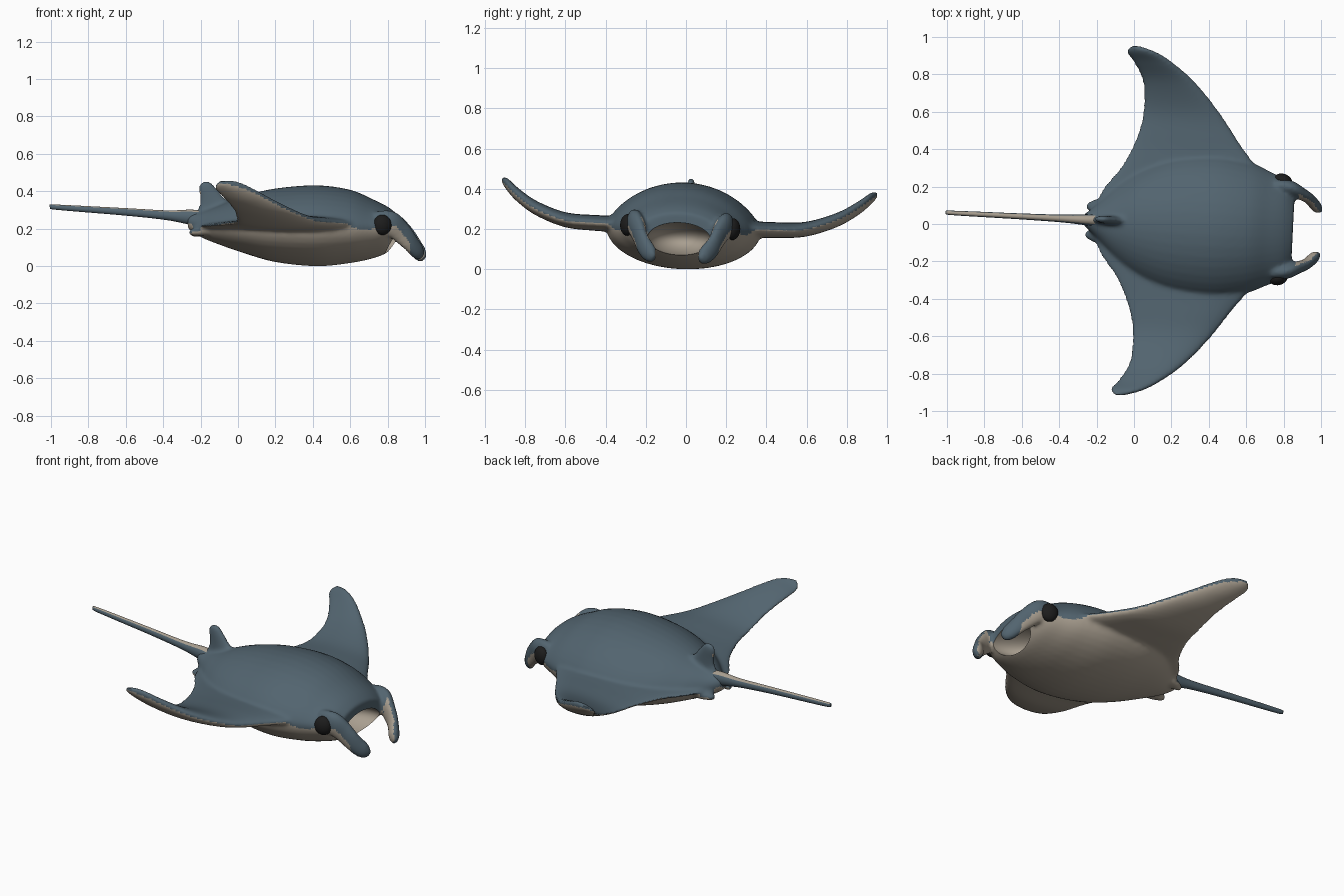
import bpy, bmesh, math
from mathutils import Matrix, Vector

if "Cube" in bpy.data.objects:
    bpy.data.objects.remove(bpy.data.objects["Cube"])


def material(name, color, rough=0.6):
    m = bpy.data.materials.new(name)
    m.use_nodes = True
    m.diffuse_color = (*color, 1)
    bsdf = next(n for n in m.node_tree.nodes if n.type == 'BSDF_PRINCIPLED')
    bsdf.inputs["Base Color"].default_value = (*color, 1)
    bsdf.inputs["Roughness"].default_value = rough
    return m


BLUE = material("slate blue back", (0.085, 0.128, 0.16))
CREAM = material("cream belly", (0.39, 0.34, 0.275))
BLACK = material("black eye", (0.012, 0.012, 0.012))

# Gentle banking pose shared by every part
POSE = Matrix.Rotation(-0.048, 4, 'Z') @ Matrix.Rotation(-0.04, 4, 'X')


def spline(keys, steps=6):
    """Catmull-Rom samples through tuples of any size."""
    out = []
    for i in range(len(keys) - 1):
        a, b, c, d = (keys[max(0, min(len(keys) - 1, i + k))] for k in (-1, 0, 1, 2))
        for s in range(steps):
            t = s / steps
            out.append([0.5 * (2 * q + (r - p) * t + (2 * p - 5 * q + 4 * r - w) * t * t
                               + (3 * q - p - 3 * r + w) * t ** 3)
                        for p, q, r, w in zip(a, b, c, d)])
    return out + [list(keys[-1])]


def skin(bm, rings):
    """Closed loft through rings of points."""
    loops = [[bm.verts.new(p) for p in ring] for ring in rings]
    n = len(loops[0])
    faces = [bm.faces.new((a[i], a[(i + 1) % n], b[(i + 1) % n], b[i]))
             for a, b in zip(loops, loops[1:]) for i in range(n)]
    faces += [bm.faces.new(loops[0][::-1]), bm.faces.new(loops[-1])]
    bmesh.ops.recalc_face_normals(bm, faces=faces)


def angles(n):
    return [2 * math.pi * i / n for i in range(n)]


def tube(bm, keys, n=16):
    """Elliptical tube; keys are x, y, z, side radius, height radius."""
    path = spline(keys)
    rings = []
    for i, (x, y, z, ry, rz) in enumerate(path):
        p, q = path[max(0, i - 1)], path[min(len(path) - 1, i + 1)]
        along = (Vector(q[:3]) - Vector(p[:3])).normalized()
        side = Vector((0, 0, 1)).cross(along).normalized()
        up = along.cross(side)
        rings.append([Vector((x, y, z)) + side * ry * math.cos(a) + up * rz * math.sin(a)
                      for a in angles(n)])
    skin(bm, rings)


def make(name, bm, mats):
    me = bpy.data.meshes.new(name)
    bm.to_mesh(me)
    bm.free()
    for m in mats:
        me.materials.append(m)
    ob = bpy.data.objects.new(name, me)
    bpy.context.collection.objects.link(ob)
    return ob


def apply(ob, kind, **settings):
    bpy.ops.object.select_all(action='DESELECT')
    bpy.context.view_layer.objects.active = ob
    ob.select_set(True)
    mod = ob.modifiers.new(kind.title(), kind)
    for key, value in settings.items():
        setattr(mod, key, value)
    bpy.ops.object.modifier_apply(modifier=mod.name)


def finish(ob):
    ob.data.transform(POSE)
    ob.data.polygons.foreach_set("use_smooth", [True] * len(ob.data.polygons))
    ob.data.update()


bm = bmesh.new()

# Trunk and head: x, half width, bottom, middle, top
trunk = [(-0.27, 0.03, 0.2, 0.24, 0.28), (-0.2, 0.09, 0.155, 0.22, 0.29),
         (-0.1, 0.19, 0.115, 0.21, 0.325), (0.03, 0.29, 0.07, 0.2, 0.375),
         (0.2, 0.36, 0.022, 0.2, 0.415), (0.42, 0.385, 0, 0.2, 0.432),
         (0.6, 0.355, 0.017, 0.2, 0.408), (0.72, 0.305, 0.042, 0.2, 0.358),
         (0.8, 0.265, 0.075, 0.2, 0.318), (0.85, 0.2, 0.13, 0.2, 0.28)]
rings = []
for x, w, low, mid, top in spline(trunk):
    rings.append([(x, w * math.cos(a),
                   mid + (top - mid) * math.sin(a) ** 1.35 if math.sin(a) > 0
                   else mid + (mid - low) * math.sin(a)) for a in angles(40)])
skin(bm, rings)

# Wings: span, trailing x, leading x, height, half thickness
wing = [(0, -0.22, 0.7, 0.21, 0.04), (0.15, -0.19, 0.69, 0.21, 0.04),
        (0.3, -0.085, 0.655, 0.212, 0.04), (0.45, -0.015, 0.545, 0.213, 0.038),
        (0.6, 0.018, 0.437, 0.223, 0.036), (0.75, 0.008, 0.305, 0.275, 0.035),
        (0.85, -0.045, 0.18, 0.338, 0.034), (0.905, -0.085, 0.085, 0.386, 0.03),
        (0.935, -0.065, -0.01, 0.408, 0.016)]
for s in (-1, 1):
    skin(bm, [[((a + b) / 2 + (b - a) / 2 * math.cos(t), s * y,
                z + h * math.sin(t) * (1 + 0.25 * math.cos(t))) for t in angles(32)]
              for y, a, b, z, h in spline(wing)])
    # Curled head fins
    tube(bm, [(0.74, s * 0.235, 0.245, 0.03, 0.04), (0.82, s * 0.225, 0.225, 0.04, 0.065),
              (0.88, s * 0.2, 0.175, 0.034, 0.06), (0.93, s * 0.175, 0.12, 0.03, 0.052),
              (0.97, s * 0.135, 0.07, 0.03, 0.045), (0.992, s * 0.11, 0.05, 0.014, 0.02)])
    # Small pelvic lobes
    tube(bm, [(-0.08, s * 0.11, 0.2, 0.03, 0.03), (-0.18, s * 0.095, 0.185, 0.03, 0.026),
              (-0.24, s * 0.075, 0.178, 0.024, 0.02), (-0.262, s * 0.07, 0.178, 0.01, 0.01)])

# Dorsal fin: height, back x, front x, half thickness
fin = [(0.24, -0.26, 0.06, 0.035), (0.31, -0.215, 0, 0.026), (0.36, -0.207, -0.065, 0.022),
       (0.41, -0.212, -0.11, 0.02), (0.44, -0.206, -0.135, 0.017), (0.452, -0.19, -0.155, 0.01)]
skin(bm, [[((a + b) / 2 + (b - a) / 2 * math.cos(t), h * math.sin(t), z)
           for t in angles(20)] for z, a, b, h in spline(fin)])

# Fuse into one soft body
body = make("body", bm, [BLUE, CREAM])
apply(body, 'REMESH', mode='VOXEL', voxel_size=0.011)
apply(body, 'SMOOTH', factor=0.5, iterations=8)


def countershade(ob):
    """Cream on downward faces and on the inner side of the head fins."""
    for p in ob.data.polygons:
        c, n = p.center, p.normal
        inner = c.x > 0.87 and n.y * c.y < 0 and abs(n.y) > 0.6 and n.x < 0.4
        under = n.z < -0.12 and c.x < 0.93
        p.material_index = 1 if inner or under else 0


countershade(body)

# Mouth opening
bm = bmesh.new()
bmesh.ops.create_uvsphere(bm, u_segments=48, v_segments=24, radius=1,
                          matrix=Matrix.Translation((0.84, 0, 0.15))
                          @ Matrix.Diagonal((0.2, 0.158, 0.082, 1)))
for f in bm.faces:
    f.material_index = 1
cutter = make("mouth_cutter", bm, [BLUE, CREAM])
cutter.hide_render = True
apply(body, 'BOOLEAN', operation='DIFFERENCE', object=cutter, solver='EXACT')
bpy.data.objects.remove(cutter)
finish(body)
bpy.context.view_layer.objects.active = body
bpy.ops.object.shade_smooth_by_angle(angle=math.radians(45))

# Whip tail
bm = bmesh.new()
tube(bm, [(-0.15, 0, 0.255, 0.035, 0.035), (-0.25, 0, 0.262, 0.03, 0.04),
          (-0.38, 0, 0.272, 0.021, 0.026), (-0.6, 0, 0.29, 0.016, 0.02),
          (-0.97, 0, 0.315, 0.012, 0.014), (-1, 0, 0.318, 0.006, 0.007)])
tail = make("tail", bm, [BLUE, CREAM])
for p in tail.data.polygons:
    p.material_index = 1 if p.normal.z < -0.6 else 0
finish(tail)

# Eyes
for s, name in ((1, "left_eye"), (-1, "right_eye")):
    bm = bmesh.new()
    bmesh.ops.create_uvsphere(bm, u_segments=24, v_segments=16, radius=1,
                              matrix=Matrix.Translation((0.785, s * 0.262, 0.21))
                              @ Matrix.Rotation(-s * 0.3, 4, 'Z')
                              @ Matrix.Diagonal((0.05, 0.036, 0.054, 1)))
    finish(make(name, bm, [BLACK]))
